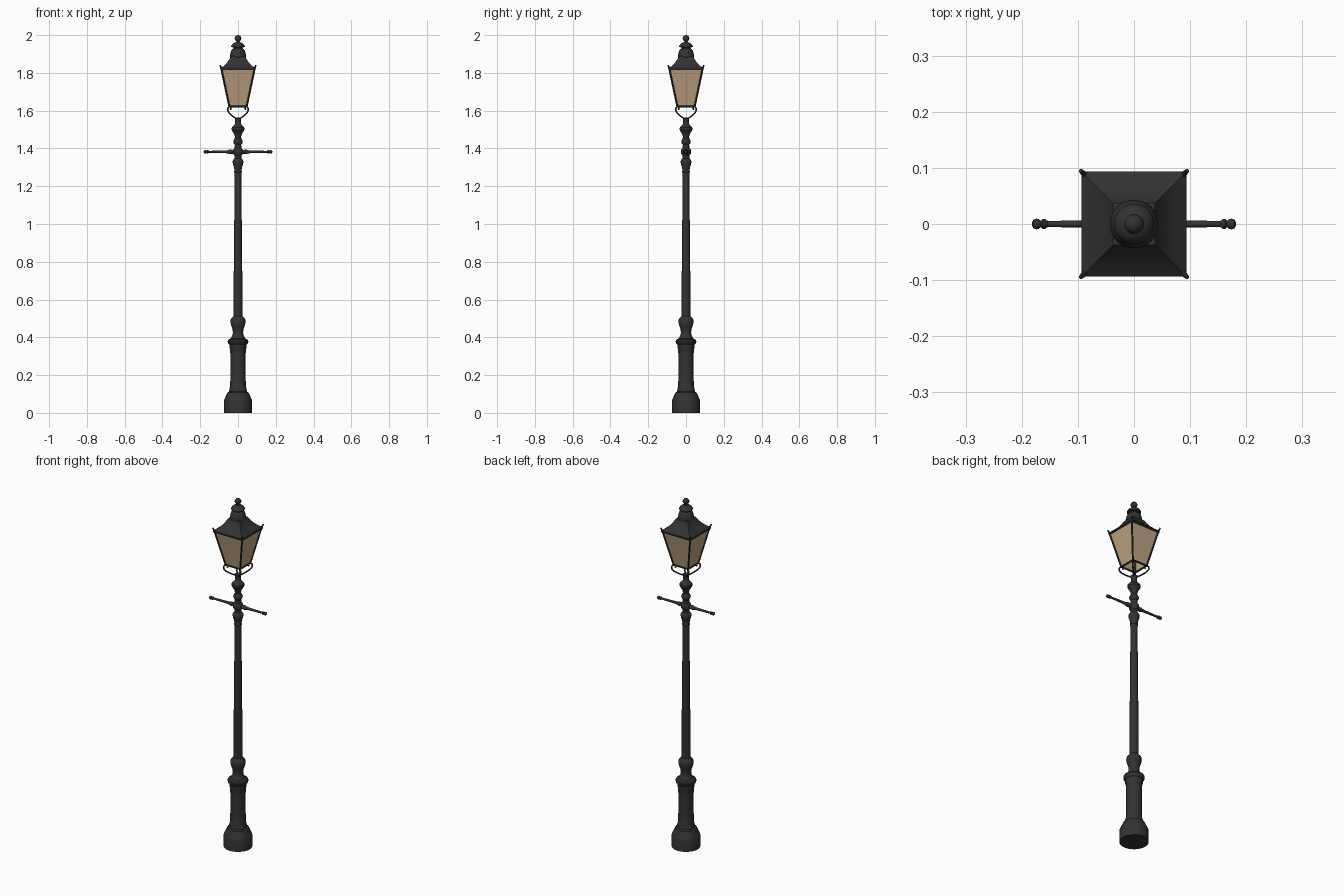
import bpy, bmesh, math
from mathutils import Vector, Matrix

if "Cube" in bpy.data.objects:
    bpy.data.objects.remove(bpy.data.objects["Cube"])


def material(name, rgb):
    m = bpy.data.materials.new(name)
    m.diffuse_color = (*rgb, 1)
    m.use_nodes = True
    m.node_tree.nodes["Principled BSDF"].inputs["Base Color"].default_value = m.diffuse_color
    return m


IRON = material("black iron", (0.032, 0.032, 0.033))
GLASS = material("amber glass", (0.52, 0.37, 0.225))


def finish(name, bm, mat, angle=35):
    bmesh.ops.recalc_face_normals(bm, faces=bm.faces[:])
    me = bpy.data.meshes.new(name)
    bm.to_mesh(me)
    bm.free()
    me.materials.append(mat)
    ob = bpy.data.objects.new(name, me)
    bpy.context.collection.objects.link(ob)
    bpy.ops.object.select_all(action='DESELECT')
    ob.select_set(True)
    bpy.context.view_layer.objects.active = ob
    bpy.ops.object.shade_smooth_by_angle(angle=math.radians(angle))
    return ob


def add_lathe(bm, profile, n=32, phase=0.0, caps=True, matrix=Matrix()):
    rings = []
    for r, z in profile:
        rings.append([bm.verts.new(matrix @ Vector((
            r * math.cos(phase + 2 * math.pi * i / n),
            r * math.sin(phase + 2 * math.pi * i / n), z))) for i in range(n)])
    for a, b in zip(rings, rings[1:]):
        for i in range(n):
            j = (i + 1) % n
            bm.faces.new((a[i], a[j], b[j], b[i]))
    if caps:
        bm.faces.new(rings[0][::-1])
        bm.faces.new(rings[-1])


def lathe(name, profile, mat=IRON, **kw):
    bm = bmesh.new()
    add_lathe(bm, profile, **kw)
    return finish(name, bm, mat)


def add_rod(bm, a, b, r, r2=None, n=8):
    a, b = Vector(a), Vector(b)
    d = b - a
    mtx = Matrix.Translation(a) @ d.to_track_quat('Z', 'Y').to_matrix().to_4x4()
    add_lathe(bm, [(r, 0), (r2 or r, d.length)], n=n, matrix=mtx)


def ball(r, z, steps=8):
    return [(max(r * math.sin(math.pi * i / steps), 0.0005),
             z - r * math.cos(math.pi * i / steps)) for i in range(steps + 1)]


# Pedestal
lathe("pedestal", [
    (0.075, 0), (0.075, 0.065), (0.071, 0.075), (0.064, 0.09), (0.056, 0.108),
    (0.047, 0.112), (0.046, 0.125), (0.042, 0.14), (0.040, 0.20), (0.040, 0.30),
    (0.042, 0.335), (0.045, 0.345), (0.045, 0.362), (0.053, 0.37),
    (0.055, 0.38), (0.051, 0.388), (0.038, 0.394), (0.030, 0.41),
    (0.027, 0.425), (0.030, 0.445), (0.037, 0.465), (0.040, 0.482),
    (0.038, 0.496), (0.030, 0.505), (0.024, 0.512)])

# Tapered column
lathe("column", [(0.024, 0.50), (0.0225, 0.75), (0.020, 1.0), (0.018, 1.285)], n=20)

# Turned upper neck with collars
lathe("neck", [
    (0.018, 1.27), (0.021, 1.275), (0.019, 1.285), (0.021, 1.30), (0.027, 1.318),
    (0.029, 1.332), (0.024, 1.342), (0.018, 1.348), (0.018, 1.362),
    (0.025, 1.37), (0.027, 1.382), (0.025, 1.394), (0.018, 1.402), (0.017, 1.42),
    (0.023, 1.428), (0.025, 1.438), (0.021, 1.448), (0.016, 1.456),
    (0.018, 1.472), (0.027, 1.487), (0.034, 1.498), (0.033, 1.51),
    (0.023, 1.52), (0.016, 1.53), (0.015, 1.55), (0.017, 1.555), (0.017, 1.565)])

# Ladder bar, one turned arm per side
bm = bmesh.new()
for s in (1, -1):
    mtx = Matrix.Translation((0, 0, 1.382)) @ Matrix.Rotation(s * math.pi / 2, 4, 'Y')
    add_lathe(bm, [
        (0.010, 0), (0.011, 0.035), (0.0125, 0.042), (0.010, 0.05), (0.0075, 0.06),
        (0.0065, 0.10), (0.0055, 0.154), (0.009, 0.158), (0.0095, 0.162),
        (0.006, 0.166), (0.009, 0.170), (0.0098, 0.174), (0.008, 0.179),
        (0.003, 0.182)], n=14, matrix=mtx)
finish("ladder_bar", bm, IRON)

# Four scrolled brackets under the lantern corners
cu = bpy.data.curves.new("scroll_brackets", 'CURVE')
cu.dimensions = '3D'
cu.bevel_depth = 0.0042
cu.bevel_resolution = 2
cu.resolution_u = 4
cu.use_fill_caps = True
path = [(0.008, 1.558), (0.022, 1.566), (0.036, 1.577), (0.049, 1.592), (0.054, 1.607),
        (0.050, 1.619), (0.042, 1.621), (0.037, 1.613), (0.041, 1.606)]
for sx in (1, -1):
    for sy in (1, -1):
        sp = cu.splines.new('BEZIER')
        sp.bezier_points.add(len(path) - 1)
        for p, (u, z) in zip(sp.bezier_points, path):
            p.co = (sx * u, sy * u, z)
            p.handle_left_type = p.handle_right_type = 'AUTO'
cu.materials.append(IRON)
ob = bpy.data.objects.new("scroll_brackets", cu)
bpy.context.collection.objects.link(ob)
bpy.ops.object.select_all(action='DESELECT')
ob.select_set(True)
bpy.context.view_layer.objects.active = ob
bpy.ops.object.convert(target='MESH')
bpy.ops.object.shade_smooth_by_angle(angle=math.radians(40))

# Lantern frame: corner bars, bottom and top rails, corner ears
Z0, Z1, W0, W1 = 1.622, 1.82, 0.046, 0.088
corners = [(1, 1), (-1, 1), (-1, -1), (1, -1)]
bm = bmesh.new()
for i, (x, y) in enumerate(corners):
    x2, y2 = corners[(i + 1) % 4]
    add_rod(bm, (x * W0, y * W0, Z0), (x * W1, y * W1, Z1), 0.005)
    add_rod(bm, (x * W0, y * W0, Z0), (x2 * W0, y2 * W0, Z0), 0.005)
    add_rod(bm, (x * W1, y * W1, Z1), (x2 * W1, y2 * W1, Z1), 0.006)
    add_rod(bm, (x * 0.084, y * 0.084, 1.812), (x * 0.095, y * 0.095, 1.84), 0.007, 0.0035)
finish("lantern_frame", bm, IRON)

# Glass panes
Q = math.sqrt(2)
lathe("glass_panes", [(W0 * Q, Z0), (W1 * Q, Z1)], mat=GLASS, n=4,
      phase=math.pi / 4, caps=False)

# Square concave roof
lathe("roof", [(0.093 * Q, 1.814), (0.093 * Q, 1.824), (0.074 * Q, 1.838),
               (0.058 * Q, 1.854), (0.046 * Q, 1.872), (0.037 * Q, 1.888)],
      n=4, phase=math.pi / 4)

# Round vent and cap above the roof
lathe("roof_vent", [
    (0.036, 1.878), (0.043, 1.884), (0.043, 1.891), (0.040, 1.905), (0.037, 1.917),
    (0.030, 1.926), (0.024, 1.929), (0.024, 1.935), (0.036, 1.937), (0.036, 1.942),
    (0.031, 1.951), (0.021, 1.959), (0.010, 1.963), (0.008, 1.972)])
lathe("finial_ball", ball(0.0175, 1.9825, 10), n=20)
